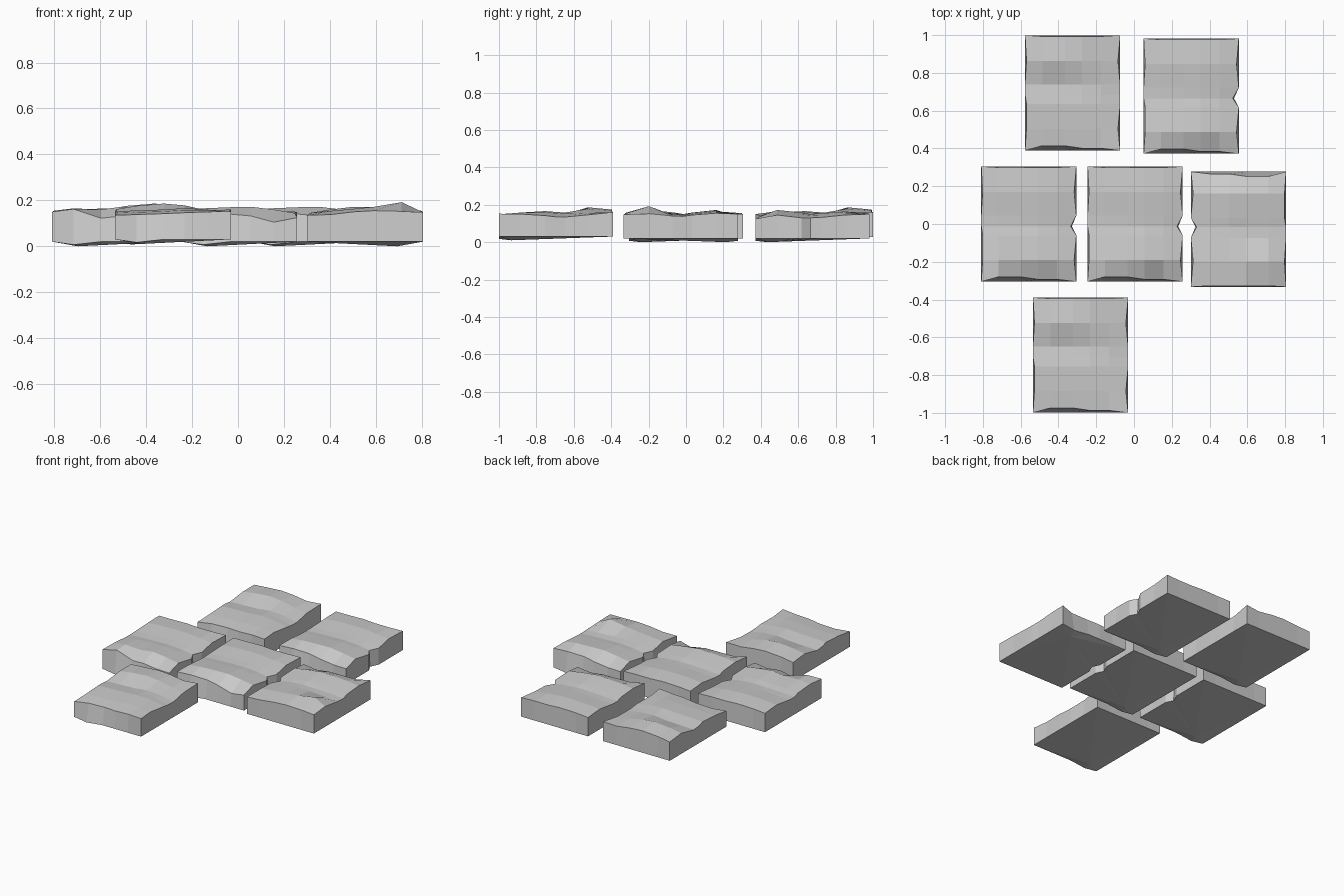
import bpy, bmesh
from mathutils import Vector

if "Cube" in bpy.data.objects:
    bpy.data.objects.remove(bpy.data.objects["Cube"])

# Local stations across and along a paving slab
XS = [-0.252, -0.16, -0.04, 0.05, 0.15, 0.252]
YS = [-0.305, -0.19, -0.06, -0.012, 0.045, 0.17, 0.305]

# Chipped top heights in centimetres-like hundredths, front row first
NOTCHED = [
    [15.0, 14.2, 14.0, 13.2, 12.0, 12.5],
    [15.5, 16.5, 17.0, 17.2, 16.0, 14.5],
    [14.5, 15.0, 15.5, 15.8, 14.8, 13.0],
    [13.8, 14.4, 14.8, 15.0, 14.3, 13.0],
    [14.0, 14.6, 15.2, 15.4, 14.6, 13.2],
    [15.2, 16.0, 16.4, 16.3, 15.4, 14.5],
    [14.8, 15.2, 15.5, 15.0, 15.0, 15.0],
]
STEPPED = [
    [13.5, 13.8, 14.2, 14.6, 15.0, 15.2],
    [14.5, 14.8, 15.2, 15.8, 15.8, 15.0],
    [15.2, 15.6, 16.0, 16.6, 16.0, 14.2],
    [14.6, 15.0, 15.4, 16.2, 15.6, 13.6],
    [14.0, 14.3, 14.8, 15.8, 15.2, 13.4],
    [16.2, 17.6, 18.6, 17.8, 15.6, 14.6],
    [15.6, 16.6, 17.4, 16.8, 15.4, 16.0],
]


def slab(name, cx, cy, heights, base, notch, turn=1, tweaks=None):
    nx, ny = len(XS), len(YS)
    bm = bmesh.new()
    top, bottom = {}, {}
    tweaks = tweaks or {}
    for j, y in enumerate(YS):
        for i, x in enumerate(XS):
            px, py, bx = x, y, x
            # V-shaped nick in the long edge
            if i == nx - 1 and j == 3:
                px -= notch
                bx -= notch * 0.8
            # worn, slightly recessed upper rim
            if j == 0 and 0 < i < nx - 1:
                py += 0.025 if i in (1, 2) else 0.012
            if j == ny - 1 and 0 < i < nx - 1:
                py -= 0.006
            if i == 0 and j in (1, 2, 5):
                px += 0.008
            if i == nx - 1 and j in (1, 5):
                px -= 0.012
            z = heights[j][i] / 100 + tweaks.get((i, j), 0)
            top[i, j] = bm.verts.new((cx + turn * px, cy + turn * py, z))
            edge = i in (0, nx - 1) or j in (0, ny - 1)
            if edge:
                low = 0.013 if (i == 1 and j == 0) else 0
                bottom[i, j] = bm.verts.new((cx + turn * bx, cy + turn * y, base - low))
    # chipped top
    for j in range(ny - 1):
        for i in range(nx - 1):
            bm.faces.new([top[i, j], top[i + 1, j], top[i + 1, j + 1], top[i, j + 1]])
    # side walls
    ring = ([(i, 0) for i in range(nx)] + [(nx - 1, j) for j in range(1, ny)]
            + [(i, ny - 1) for i in range(nx - 2, -1, -1)]
            + [(0, j) for j in range(ny - 2, 0, -1)])
    for a, b in zip(ring, ring[1:] + ring[:1]):
        bm.faces.new([bottom[a], bottom[b], top[b], top[a]])
    # shallow pointed underside
    low = bm.verts.new((cx - turn * 0.14, cy - turn * 0.24, max(base - 0.02, 0)))
    for a, b in zip(ring, ring[1:] + ring[:1]):
        bm.faces.new([bottom[b], bottom[a], low])
    bmesh.ops.recalc_face_normals(bm, faces=bm.faces)
    mesh = bpy.data.meshes.new(name)
    bm.to_mesh(mesh)
    bm.free()
    ob = bpy.data.objects.new(name, mesh)
    bpy.context.collection.objects.link(ob)
    return ob


# Back row
slab("slab_back_left", -0.325, 0.694, STEPPED, 0.028, 0.0)
slab("slab_back_right", 0.303, 0.677, NOTCHED, 0.02, 0.032)
# Middle row
slab("slab_middle_left", -0.557, 0.0, NOTCHED, 0.02, 0.03,
     tweaks={(1, 0): 0.02, (2, 0): -0.018, (2, 1): -0.01})
slab("slab_middle", 0.006, 0.0, NOTCHED, 0.02, 0.03, tweaks={(4, 0): -0.015})
slab("slab_middle_right", 0.553, -0.028, NOTCHED, 0.02, 0.03, turn=-1,
     tweaks={(1, 5): 0.032, (2, 5): 0.008, (5, 6): -0.015, (4, 6): -0.012})
# Front row
slab("slab_front", -0.283, -0.694, STEPPED, 0.03, 0.0)
